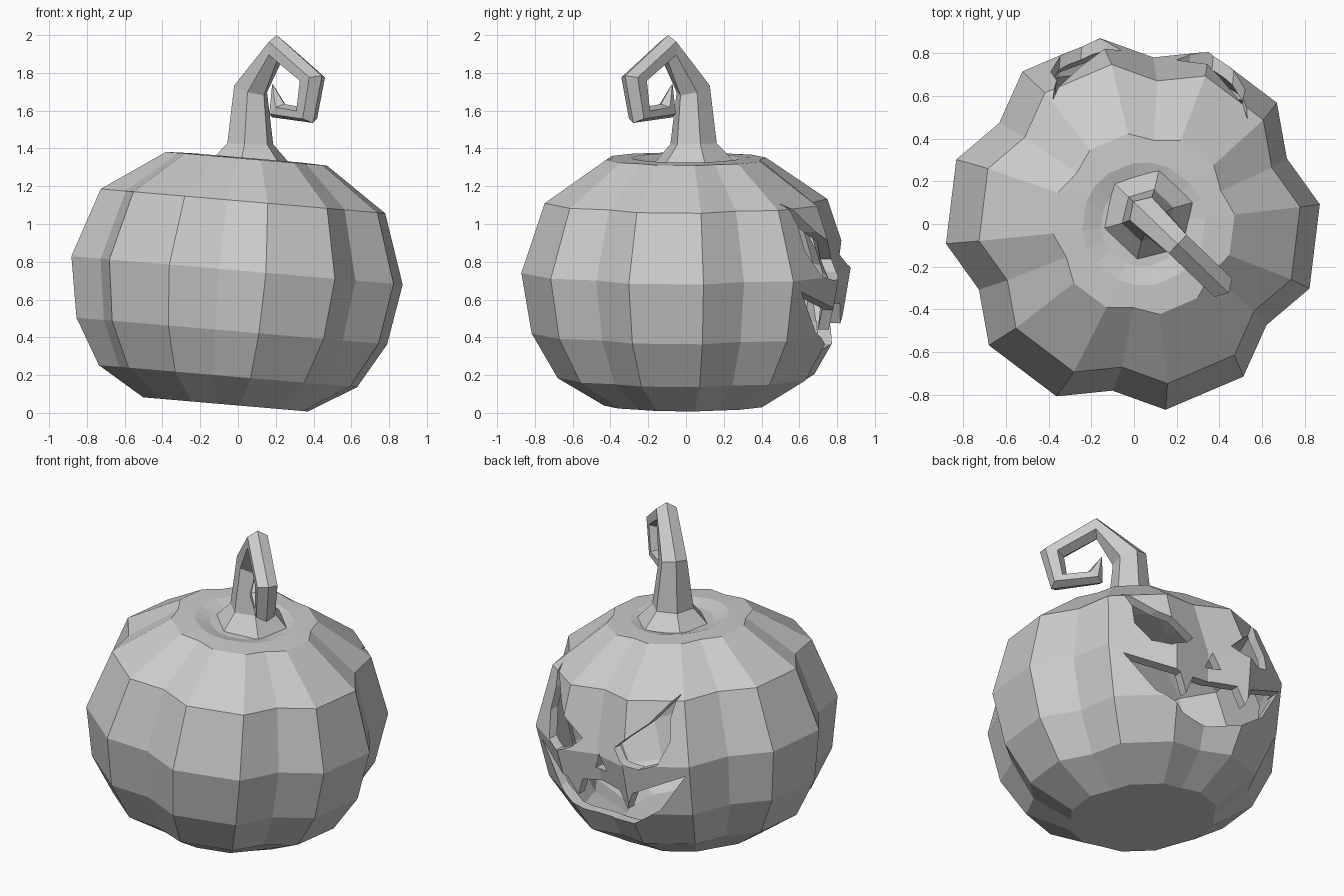
import bpy, bmesh, math
from mathutils import Vector, Matrix

if "Cube" in bpy.data.objects:
    bpy.data.objects.remove(bpy.data.objects["Cube"])

grey = bpy.data.materials.new("plain grey")
grey.diffuse_color = (0.6, 0.6, 0.6, 1)
grey.use_nodes = True
grey.node_tree.nodes["Principled BSDF"].inputs["Base Color"].default_value = grey.diffuse_color


def make_object(name, verts, faces):
    mesh = bpy.data.meshes.new(name)
    mesh.from_pydata([tuple(v) for v in verts], [], faces)
    bm = bmesh.new()
    bm.from_mesh(mesh)
    bmesh.ops.recalc_face_normals(bm, faces=bm.faces)
    bm.to_mesh(mesh)
    bm.free()
    mesh.materials.append(grey)
    obj = bpy.data.objects.new(name, mesh)
    bpy.context.collection.objects.link(obj)
    return obj


def loft(name, rings):
    """Join equal rings of points with quads and close both ends."""
    n = len(rings[0])
    verts = [v for ring in rings for v in ring]
    faces = [(r * n + i, r * n + (i + 1) % n, (r + 1) * n + (i + 1) % n, (r + 1) * n + i)
             for r in range(len(rings) - 1) for i in range(n)]
    faces += [tuple(range(n)), tuple(range(len(verts) - n, len(verts)))]
    return make_object(name, verts, faces)


# The body leans slightly to the right around its base centre
lean = Matrix.Translation((-0.066, 0, 0.045)) @ Matrix.Rotation(math.radians(4.9), 4, 'Y')

# Body: six lobes, each with two ridges and a valley; (ridge radius, valley ratio, height)
profile = [(0.44, 0.95, 0.0), (0.69, 0.91, 0.15), (0.83, 0.89, 0.39), (0.885, 0.89, 0.712),
           (0.76, 0.89, 1.08), (0.43, 0.92, 1.305), (0.29, 1.0, 1.31), (0.2, 1.0, 1.285)]
rings = []
for radius, valley, height in profile:
    ring = []
    for lobe in range(6):
        for offset, k in ((0, valley), (17, 1), (43, 1)):
            a = math.radians(23 + 60 * lobe + offset)
            ring.append(lean @ Vector((radius * k * math.cos(a), radius * k * math.sin(a), height)))
    rings.append(ring)
body = loft("pumpkin_body", rings)
shell = body.modifiers.new("shell", 'SOLIDIFY')
shell.thickness = 0.06
shell.offset = -1

# Carved face: outlines as (sideways, height), pushed through the wall
face_dir = math.radians(85)
F = Vector((math.cos(face_dir), math.sin(face_dir), 0))
W = Vector((math.sin(face_dir), -math.cos(face_dir), 0))


def carve(name, outline):
    rings = [[lean @ (W * w + F * depth + Vector((0, 0, h))) for w, h in outline]
             for depth in (0.25, 1.2)]
    cutter = loft(name, rings)
    cutter.hide_render = True
    cutter.hide_viewport = True
    cut = body.modifiers.new(name, 'BOOLEAN')
    cut.operation = 'DIFFERENCE'
    cut.solver = 'EXACT'
    cut.object = cutter


def mirrored(half):
    return half + [(-w, h) for w, h in reversed(half) if w != 0]


eye = [(0.13, 0.79), (0.33, 0.95), (0.46, 1.11), (0.44, 0.99), (0.46, 0.86),
       (0.41, 0.72), (0.31, 0.69), (0.2, 0.73)]
carve("right_eye_cutter", eye)
carve("left_eye_cutter", [(-w, h) for w, h in eye])
carve("nose_cutter", [(0, 0.72), (0.05, 0.62), (-0.05, 0.62)])
# Mouth with two hanging teeth
carve("mouth_cutter", mirrored([(0, 0.54), (0.15, 0.53), (0.2, 0.42), (0.25, 0.53), (0.55, 0.65),
                                (0.38, 0.42), (0.2, 0.31), (0, 0.28)]))

# Stem: hexagonal tube curling in one upright plane
base = Vector((0.065, 0.04, 0))
D = Vector((0.72, -0.69, 0)).normalized()
N = Vector((-D.y, D.x, 0))
# (outer reach, outer height, inner reach, inner height, half width)
sections = [(-0.22, 1.34, 0.22, 1.31, 0.19), (-0.125, 1.43, 0.125, 1.42, 0.11),
            (-0.095, 1.75, 0.10, 1.68, 0.075), (0.194, 2.0, 0.194, 1.86, 0.06),
            (0.525, 1.785, 0.385, 1.75, 0.06), (0.46, 1.535, 0.367, 1.62, 0.055),
            (0.16, 1.565, 0.25, 1.635, 0.045), (0.162, 1.74, 0.167, 1.735, 0.003)]
rings = []
for u0, z0, u1, z1, half in sections:
    outer = base + D * u0 + Vector((0, 0, z0))
    inner = base + D * u1 + Vector((0, 0, z1))
    rings.append([outer.lerp(inner, t) + N * half * side for t, side in
                  ((0, 0), (0.25, 1), (0.75, 1), (1, 0), (0.75, -1), (0.25, -1))])
loft("stem", rings)
